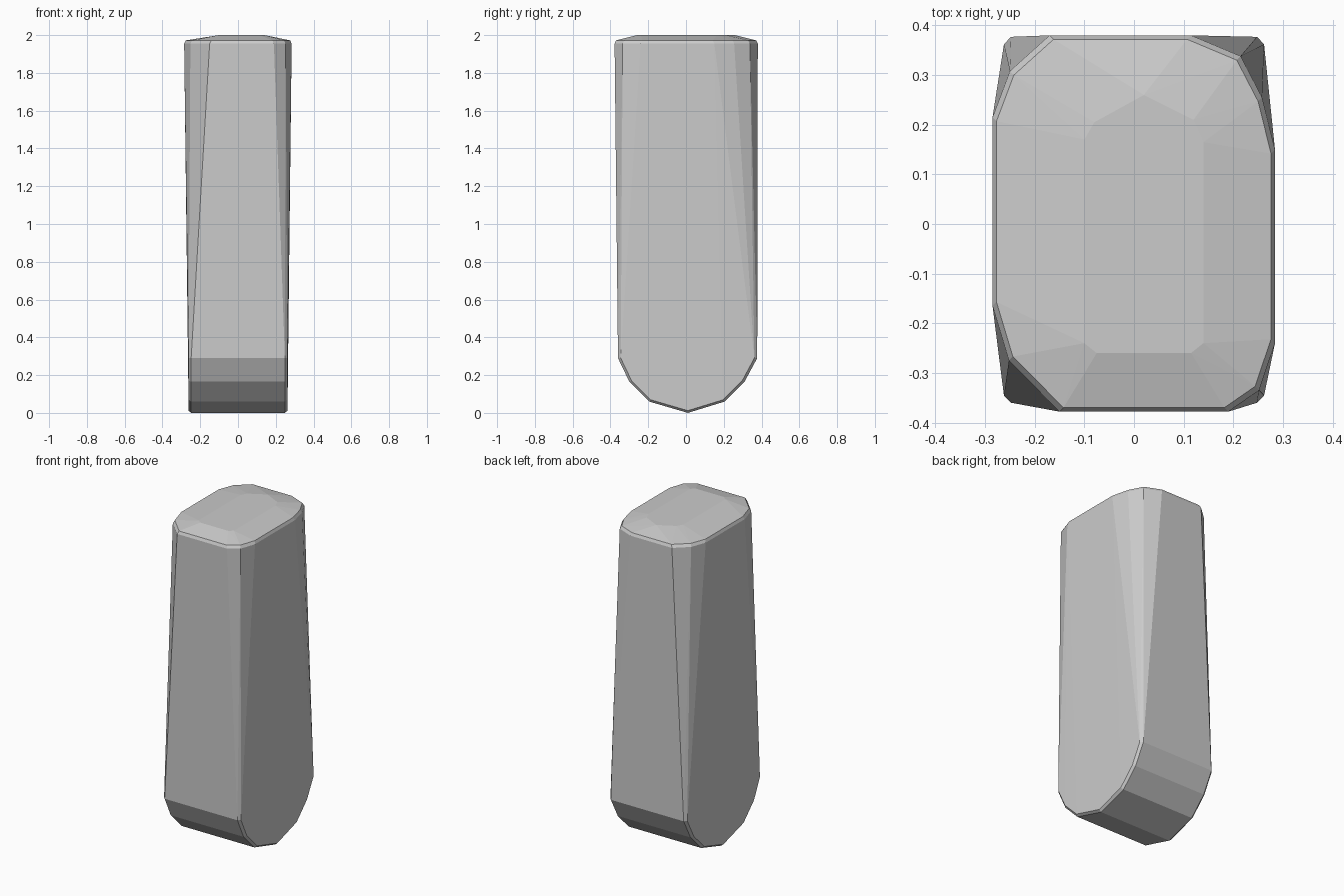
import bpy, bmesh

if "Cube" in bpy.data.objects:
    bpy.data.objects.remove(bpy.data.objects["Cube"])

# Rounded lower end, as a (y, z) profile
PROFILE = [(-0.36, 0.29), (-0.30, 0.165), (-0.195, 0.06), (0.01, 0.0),
           (0.205, 0.06), (0.31, 0.165), (0.377, 0.29)]

# Uneven chamfered outline of the wide upper end, as (x, y)
RIM = [(-0.285, 0.215), (-0.285, -0.165), (-0.252, -0.275), (-0.15, -0.378),
       (0.19, -0.378), (0.252, -0.335), (0.284, -0.24), (0.284, 0.15),
       (0.258, 0.255), (0.215, 0.338), (0.115, 0.38), (-0.17, 0.38),
       (-0.25, 0.308)]

# Flat plateau on the very top
CAP = [(-0.075, -0.26), (0.115, -0.26), (0.14, -0.24), (0.14, 0.165),
       (0.12, 0.21), (0.02, 0.26), (-0.08, 0.205), (-0.1, 0.17), (-0.1, -0.24)]


def shrink(v, amount):
    return v - amount if v > 0 else v + amount


points = []
# Lower end: full profile, with slightly smaller softened side edges
for side in (-1, 1):
    for y, z in PROFILE:
        points.append((side * 0.248, y, z))
        points.append((side * 0.262, y * 0.96, 0.3 - (0.3 - z) * 0.96))

# Upper rim, its softened edge, and the plateau
points += [(x, y, 1.955) for x, y in RIM]
points += [(shrink(x, 0.008), shrink(y, 0.008), 1.972) for x, y in RIM]
points += [(x, y, 2.0) for x, y in CAP]

# Wrap the sections in one faceted skin
bm = bmesh.new()
for p in points:
    bm.verts.new(p)
hull = bmesh.ops.convex_hull(bm, input=bm.verts[:])
bmesh.ops.delete(bm, geom=[v for v in bm.verts if not v.link_faces], context='VERTS')
bmesh.ops.dissolve_limit(bm, angle_limit=0.01, verts=bm.verts[:], edges=bm.edges[:])
bmesh.ops.recalc_face_normals(bm, faces=bm.faces[:])

mesh = bpy.data.meshes.new("tapered_block")
bm.to_mesh(mesh)
bm.free()
block = bpy.data.objects.new("tapered_block", mesh)
bpy.context.collection.objects.link(block)
